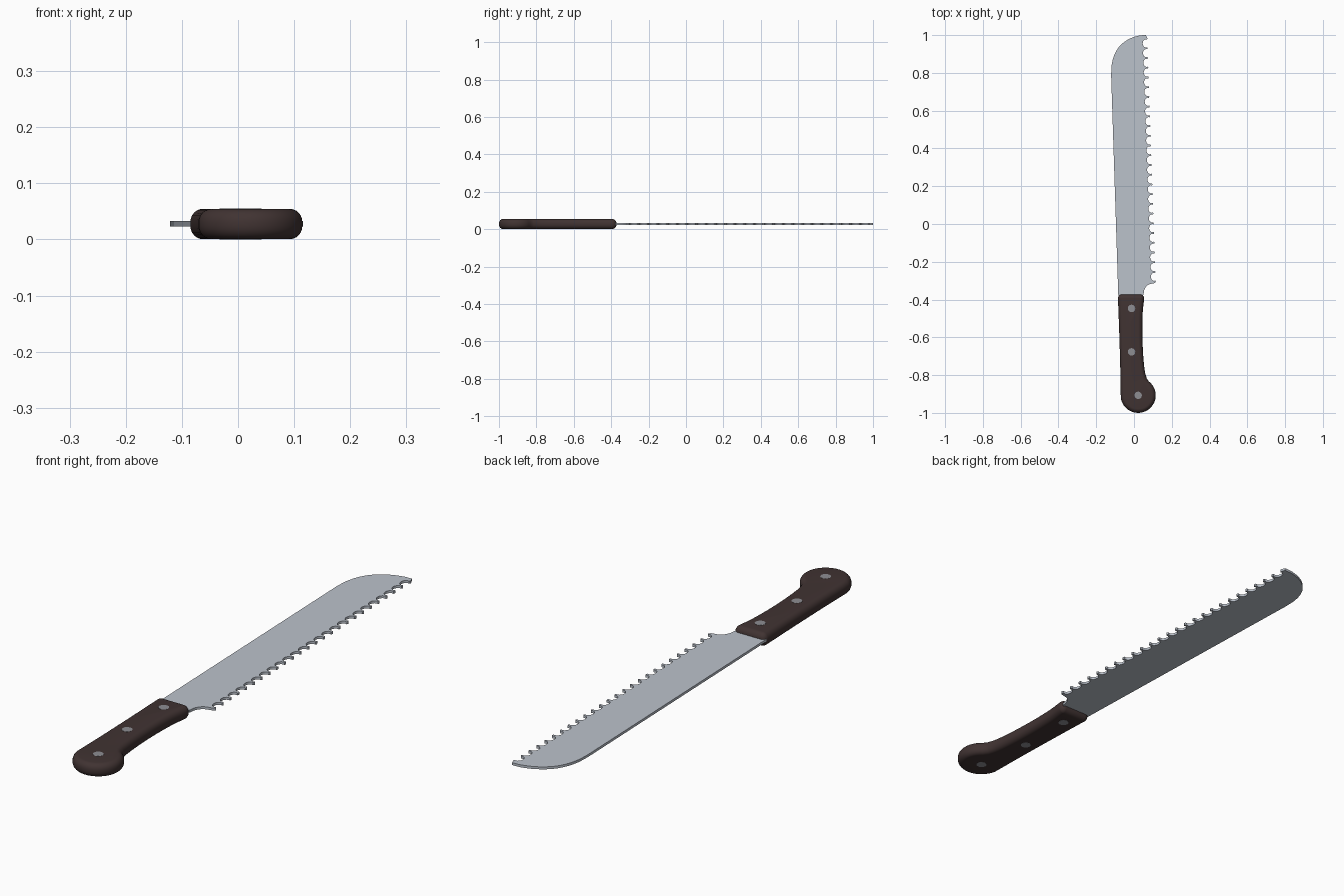
import bpy, bmesh, math
from mathutils import Vector

if "Cube" in bpy.data.objects:
    bpy.data.objects.remove(bpy.data.objects["Cube"])


def material(name, rgb):
    m = bpy.data.materials.new(name)
    m.diffuse_color = (*rgb, 1)
    m.use_nodes = True
    m.node_tree.nodes["Principled BSDF"].inputs["Base Color"].default_value = m.diffuse_color
    return m


STEEL = material("blade steel", (0.50, 0.54, 0.60))
WOOD = material("dark brown handle", (0.052, 0.033, 0.032))
GREY = material("rivet grey", (0.27, 0.27, 0.29))


def smooth_path(pts, n=6):
    """Catmull-Rom curve through the points."""
    p = [Vector(q) for q in pts]
    p = [2 * p[0] - p[1]] + p + [2 * p[-1] - p[-2]]
    out = []
    for a, b, c, d in zip(p, p[1:], p[2:], p[3:]):
        for i in range(n):
            t = i / n
            out.append(0.5 * (2 * b + (c - a) * t + (2 * a - 5 * b + 4 * c - d) * t * t
                              + (3 * b - a - 3 * c + d) * t ** 3))
    return out + [p[-2]]


def loft(name, layers, mat, angle):
    """Closed solid from stacked outlines [(points, z), ...]."""
    bm = bmesh.new()
    rings = [[bm.verts.new((p[0], p[1], z)) for p in pts] for pts, z in layers]
    for lo, hi in zip(rings, rings[1:]):
        for i in range(len(lo)):
            bm.faces.new((lo[i - 1], lo[i], hi[i], hi[i - 1]))
    bmesh.ops.remove_doubles(bm, verts=bm.verts, dist=1e-6)
    for ring in (list(reversed(rings[0])), rings[-1]):
        keep = [v for v in ring if v.is_valid]
        bm.faces.new(keep)
    bmesh.ops.recalc_face_normals(bm, faces=bm.faces)
    me = bpy.data.meshes.new(name)
    bm.to_mesh(me)
    bm.free()
    me.materials.append(mat)
    ob = bpy.data.objects.new(name, me)
    bpy.context.collection.objects.link(ob)
    bpy.ops.object.select_all(action='DESELECT')
    bpy.context.view_layer.objects.active = ob
    ob.select_set(True)
    bpy.ops.object.shade_smooth_by_angle(angle=math.radians(angle))
    return ob


# blade: heel, toothed edge, rounded nose, straight spine
outline = [Vector((-0.07, -0.42)), Vector((0.035, -0.42)), Vector((0.035, -0.385))]
outline += smooth_path([(0.05, -0.375), (0.056, -0.345), (0.075, -0.322), (0.108, -0.313)], 4)
start, end, teeth = Vector((0.116, -0.305)), Vector((0.071, 0.982)), 25
step = (end - start) / teeth
along = step.normalized()
inward = Vector((-along.y, along.x))
for i in range(teeth):
    outline.append(start + step * i)
    mid = start + step * (i + 0.5)
    for k in range(11):
        a = math.radians(-110 + 22 * k)
        outline.append(mid + along * 0.0215 * math.sin(a) + inward * (0.009 + 0.017 * math.cos(a)))
outline.append(end)
outline += smooth_path([(0.063, 1.0), (0.025, 0.997), (-0.025, 0.98), (-0.07, 0.948),
                        (-0.1, 0.905), (-0.117, 0.85), (-0.121, 0.79)], 4)
outline += [Vector((-0.083, -0.385)), Vector((-0.07, -0.39))]
loft("blade", [(outline, 0.0232), (outline, 0.0330)], STEEL, 30)

# handle: core outline grown outwards by a quarter-round on both sides
R, BULB = 0.022, Vector((0.022, -0.907))
core = smooth_path([(-0.063, -0.394), (-0.057, -0.55), (-0.051, -0.75), (-0.0485, -0.89)], 4)
for k in range(1, 25):
    a = math.radians(180 + 235 * k / 24)
    core.append(BULB + 0.071 * Vector((math.cos(a), math.sin(a))))
core += smooth_path([(0.048, -0.828), (0.036, -0.785), (0.027, -0.70), (0.022, -0.58),
                     (0.024, -0.47), (0.032, -0.394)], 5)
grown = []          # (point, outward normal); sharp corners get a fan of normals
for i, p in enumerate(core):
    d0 = (p - core[i - 1]).normalized()
    d1 = (core[(i + 1) % len(core)] - p).normalized()
    n0, n1 = Vector((d0.y, -d0.x)), Vector((d1.y, -d1.x))
    if d0.dot(d1) < 0.7 and d0.cross(d1) > 0:
        grown += [(p, n0.lerp(n1, k / 5).normalized()) for k in range(6)]
    else:
        grown.append((p, (n0 + n1).normalized()))
layers = []
Z0, Z1 = 0.0006, 0.0544
for k in range(7):
    a = math.radians(15 * k)
    layers.append(([p + n * R * math.sin(a) for p, n in grown], Z0 + 0.024 * (1 - math.cos(a))))
layers += [(pts, Z0 + Z1 - z) for pts, z in reversed(layers)]
# the first and last rings collapse at the corners, so start them slightly grown
tiny = [p + n * 0.0005 for p, n in grown]
layers[0], layers[-1] = (tiny, Z0), (tiny, Z1)
loft("handle", layers, WOOD, 40)

# rivets through the handle
for i, (x, y) in enumerate([(-0.013, -0.447), (-0.013, -0.677), (0.022, -0.907)]):
    ring = [(x + 0.02 * math.cos(math.tau * k / 12), y + 0.02 * math.sin(math.tau * k / 12))
            for k in range(12)]
    loft(f"rivet_{i + 1}", [(ring, 0.0), (ring, 0.055)], GREY, 40)
